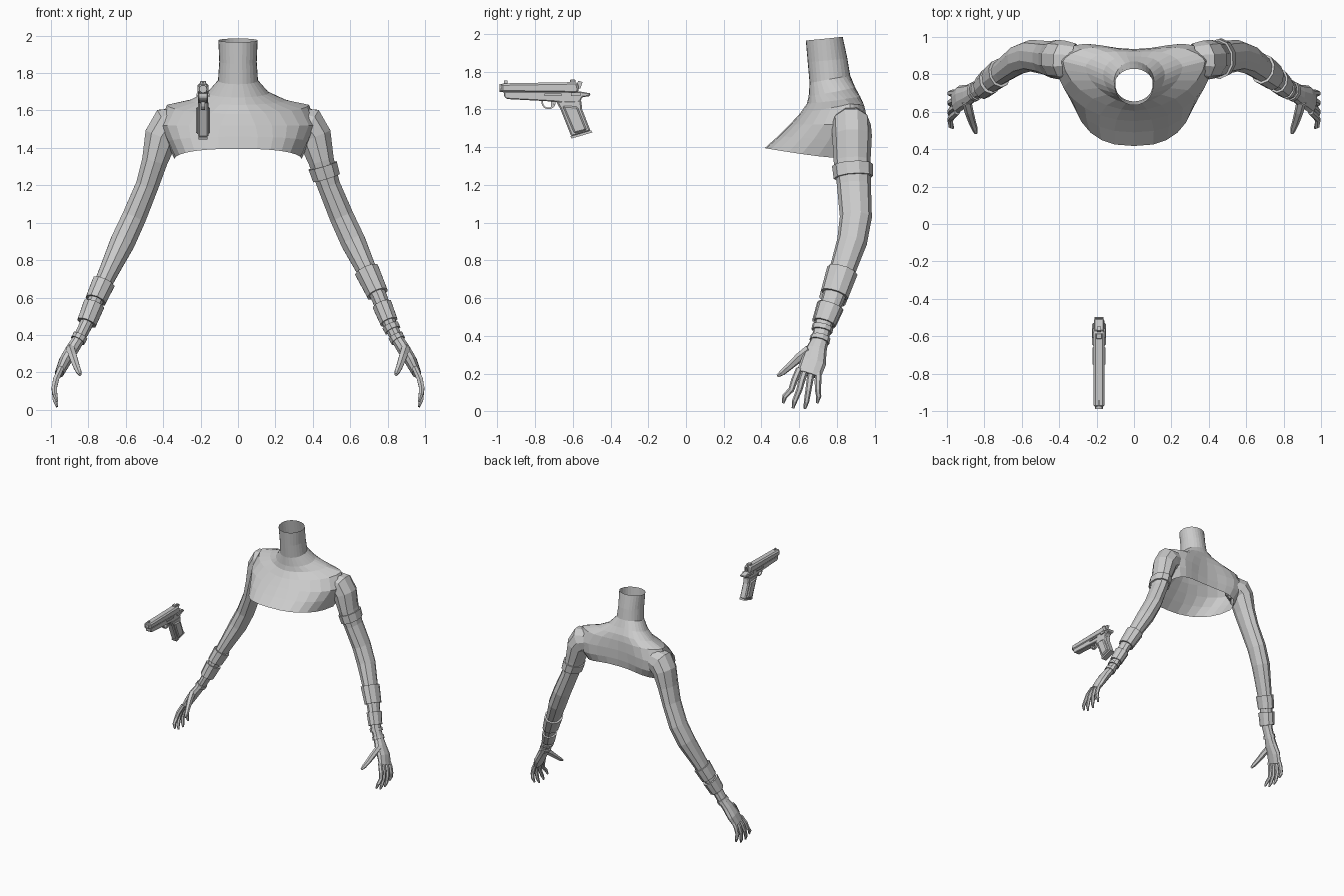
import bpy, bmesh, math
from mathutils import Vector

cube = bpy.data.objects.get("Cube")
if cube:
    bpy.data.objects.remove(cube)

grey = bpy.data.materials.new("plain_grey")
grey.use_nodes = True
grey.diffuse_color = (0.6, 0.6, 0.6, 1)
grey.node_tree.nodes["Principled BSDF"].inputs["Base Color"].default_value = (0.6, 0.6, 0.6, 1)


def finish(bm, name):
    bmesh.ops.recalc_face_normals(bm, faces=bm.faces)
    mesh = bpy.data.meshes.new(name)
    bm.to_mesh(mesh)
    bm.free()
    mesh.materials.append(grey)
    obj = bpy.data.objects.new(name, mesh)
    bpy.context.collection.objects.link(obj)
    return obj


def loft(name, rings, cap_start=False, cap_end=False, closed=False):
    """Skin a list of equally long point rings."""
    bm = bmesh.new()
    loops = [[bm.verts.new(p) for p in ring] for ring in rings]
    pairs = list(zip(loops, loops[1:]))
    if closed:
        pairs.append((loops[-1], loops[0]))
    for a, b in pairs:
        for i in range(len(a)):
            j = (i + 1) % len(a)
            bm.faces.new((a[i], a[j], b[j], b[i]))
    if cap_start:
        bm.faces.new(loops[0][::-1])
    if cap_end:
        bm.faces.new(loops[-1])
    return finish(bm, name)


def ring_at(centre, tangent, ru, rv, side, sides):
    """Oval ring square to the tangent; side mirrors it in x."""
    t = tangent.normalized()
    u = t.cross(Vector((0, 1, 0))).normalized()
    v = t.cross(u)
    ring = []
    for i in range(sides):
        a = 2 * math.pi * (i + 0.5) / sides
        p = centre + u * ru * math.cos(a) + v * rv * math.sin(a)
        ring.append((p.x * side, p.y, p.z))
    return ring


def limb(name, stations, side, sides, cap_start=False):
    """Tube through stations of x, y, z, in-plane radius, depth radius."""
    pts = [Vector(s[:3]) for s in stations]
    rings = []
    for i, s in enumerate(stations):
        t = pts[min(i + 1, len(pts) - 1)] - pts[max(i - 1, 0)]
        rings.append(ring_at(pts[i], t, s[3], s[4], side, sides))
    return loft(name, rings, cap_start, True)


# Torso shell: z front/side/back, half width, y front/side/back, roundness, blade bulge
TORSO = [
    (1.965, 1.975, 1.985, .105, .635, .74, .83, 1, 0),
    (1.85, 1.86, 1.87, .100, .645, .75, .855, 1, 0),
    (1.74, 1.76, 1.78, .107, .655, .76, .87, 1, 0),
    (1.67, 1.695, 1.72, .165, .65, .80, .895, 1, .01),
    (1.63, 1.655, 1.67, .26, .64, .84, .92, 1.2, .02),
    (1.58, 1.63, 1.62, .38, .605, .87, .93, 1.15, .03),
    (1.52, 1.52, 1.54, .42, .55, .87, .935, 1, .045),
    (1.46, 1.43, 1.46, .38, .49, .86, .935, .85, .045),
    (1.395, 1.34, 1.40, .34, .417, .82, .93, .8, .03),
]


def torso_ring(zf, zs, zb, w, yf, ys, yb, e, bulge, count=28):
    ring = []
    for i in range(count):
        a = 2 * math.pi * i / count
        c, s = math.cos(a), math.sin(a)
        y_end, z_end = (yf, zf) if c > 0 else (yb, zb)
        x = math.copysign(w * abs(s) ** e, s)
        y = ys + (y_end - ys) * abs(c) ** e
        if c < 0:
            y += bulge * math.sin(2 * a) ** 2
        ring.append((x, y, zs + (z_end - zs) * abs(c)))
    return ring


loft("torso_shell", [torso_ring(*r) for r in TORSO])

# Arm from shoulder to knuckles
ARM = [
    (.31, .875, 1.53, .09, .09),
    (.37, .875, 1.515, .112, .105),
    (.41, .88, 1.46, .095, .105),
    (.445, .88, 1.33, .072, .098),
    (.485, .89, 1.20, .064, .09),
    (.555, .90, 1.03, .068, .085),
    (.615, .88, .90, .07, .08),
    (.70, .82, .72, .053, .068),
    (.755, .78, .60, .045, .06),
    (.815, .725, .45, .037, .047),
    (.85, .71, .38, .034, .045),
    (.885, .69, .325, .036, .056),
    (.925, .675, .26, .034, .068),
    (.955, .65, .195, .025, .066),
]


def arm_at(z):
    for a, b in zip(ARM, ARM[1:]):
        if a[2] >= z >= b[2]:
            f = (a[2] - z) / (a[2] - b[2])
            return [p + (q - p) * f for p, q in zip(a, b)]


def band(name, top, bottom, grow, side):
    """Raised sleeve wrapped round the arm."""
    rings = []
    for z, g in ((top, -.004), (top, grow), ((top + bottom) / 2, grow),
                 (bottom, grow), (bottom, -.004)):
        s = arm_at(z)
        t = Vector(arm_at(z - .04)[:3]) - Vector(arm_at(z + .04)[:3])
        rings.append(ring_at(Vector(s[:3]), t, s[3] + g, s[4] + g, side, 10))
    loft(name, rings)


for label, side in (("left", 1), ("right", -1)):
    limb(label + "_arm", ARM, side, 10)
    # Four fingers fan out and curl in at the tips
    for i, (tip_y, drop) in enumerate(((.515, .045), (.567, .018), (.63, .015), (.695, .045))):
        base_y = .6 + .034 * i
        mid_y = (base_y + tip_y) / 2
        limb(f"{label}_finger_{i + 1}", [
            (.945, base_y, .225, .017, .018),
            (.972, base_y * .7 + tip_y * .3, .165, .018, .018),
            (.983, mid_y, .115, .016, .016),
            (.978, tip_y + .008, drop + .035, .014, .014),
            (.967, tip_y, drop, .007, .007)], side, 6, True)
    limb(label + "_thumb", [
        (.895, .655, .325, .025, .03),
        (.882, .60, .285, .024, .025),
        (.865, .545, .235, .02, .019),
        (.852, .51, .205, .017, .016),
        (.845, .485, .188, .009, .009)], side, 6, True)
    band(label + "_wrist_strap", .395, .37, .008, side)

# Arm bands differ from side to side
band("left_upper_arm_band", 1.305, 1.24, .012, 1)
band("left_forearm_cuff", .745, .62, .014, 1)
band("left_lower_cuff", .56, .47, .012, 1)
band("left_thin_strap", .45, .425, .01, 1)
band("right_forearm_cuff", .68, .585, .014, -1)
band("right_lower_cuff", .56, .465, .017, -1)

# Pistol parts: side profiles in y, z given thickness in x
GUN_X = -.187


def plate(name, profile, half, bevel=0, x=GUN_X):
    obj = loft(name, [[(x + d, y, z) for y, z in profile] for d in (-half, half)], True, True)
    if bevel:
        mod = obj.modifiers.new("edge_chamfer", "BEVEL")
        mod.width = bevel
        mod.segments = 1
        mod.limit_method = "ANGLE"
    return obj


def box(name, y0, y1, z0, z1, half, bevel=0, x=GUN_X):
    return plate(name, [(y0, z0), (y1, z0), (y1, z1), (y0, z1)], half, bevel, x)


plate("pistol_slide", [(-.98, 1.69), (-.58, 1.685), (-.565, 1.70), (-.575, 1.745), (-.98, 1.738)], .03, .012)
plate("pistol_frame", [(-.965, 1.67), (-.95, 1.655), (-.76, 1.645), (-.68, 1.64), (-.57, 1.62),
                       (-.55, 1.665), (-.51, 1.67), (-.505, 1.685), (-.56, 1.695), (-.965, 1.695)], .026, .005)
plate("pistol_grip", [(-.69, 1.645), (-.665, 1.60), (-.607, 1.455), (-.505, 1.485), (-.55, 1.60), (-.555, 1.65)], .028, .008)
plate("grip_panels", [(-.655, 1.62), (-.592, 1.472), (-.525, 1.49), (-.575, 1.615)], .037, .008)
plate("magazine_base", [(-.612, 1.458), (-.606, 1.446), (-.496, 1.478), (-.503, 1.49)], .023)
plate("hammer", [(-.585, 1.72), (-.56, 1.71), (-.548, 1.745), (-.57, 1.752)], .01)
plate("trigger", [(-.715, 1.65), (-.695, 1.65), (-.705, 1.615), (-.715, 1.612)], .008)
box("rear_sight", -.615, -.585, 1.74, 1.758, .016, .003)
box("front_sight", -.965, -.945, 1.735, 1.752, .005)
box("slide_stop", -.75, -.66, 1.672, 1.684, .034)
box("safety_lever", -.61, -.56, 1.672, 1.69, .035)

# Trigger guard: a rounded loop of square section
guard = []
for i in range(14):
    a = 2 * math.pi * i / 14
    c, s = math.cos(a), math.sin(a)
    guard.append([(GUN_X + dx, -.728 + c * r, 1.637 + s * (r - .002))
                  for dx, r in ((-.011, .030), (.011, .030), (.011, .038), (-.011, .038))])
loft("trigger_guard", guard, closed=True)

# Muzzle with a recessed bore
muzzle = []
for y, r in ((-.96, .021), (-.988, .021), (-.988, .012), (-.95, .012)):
    muzzle.append([(GUN_X + r * math.cos(math.pi * i / 6), y, 1.714 + r * math.sin(math.pi * i / 6))
                   for i in range(12)])
loft("muzzle", muzzle, False, True)
